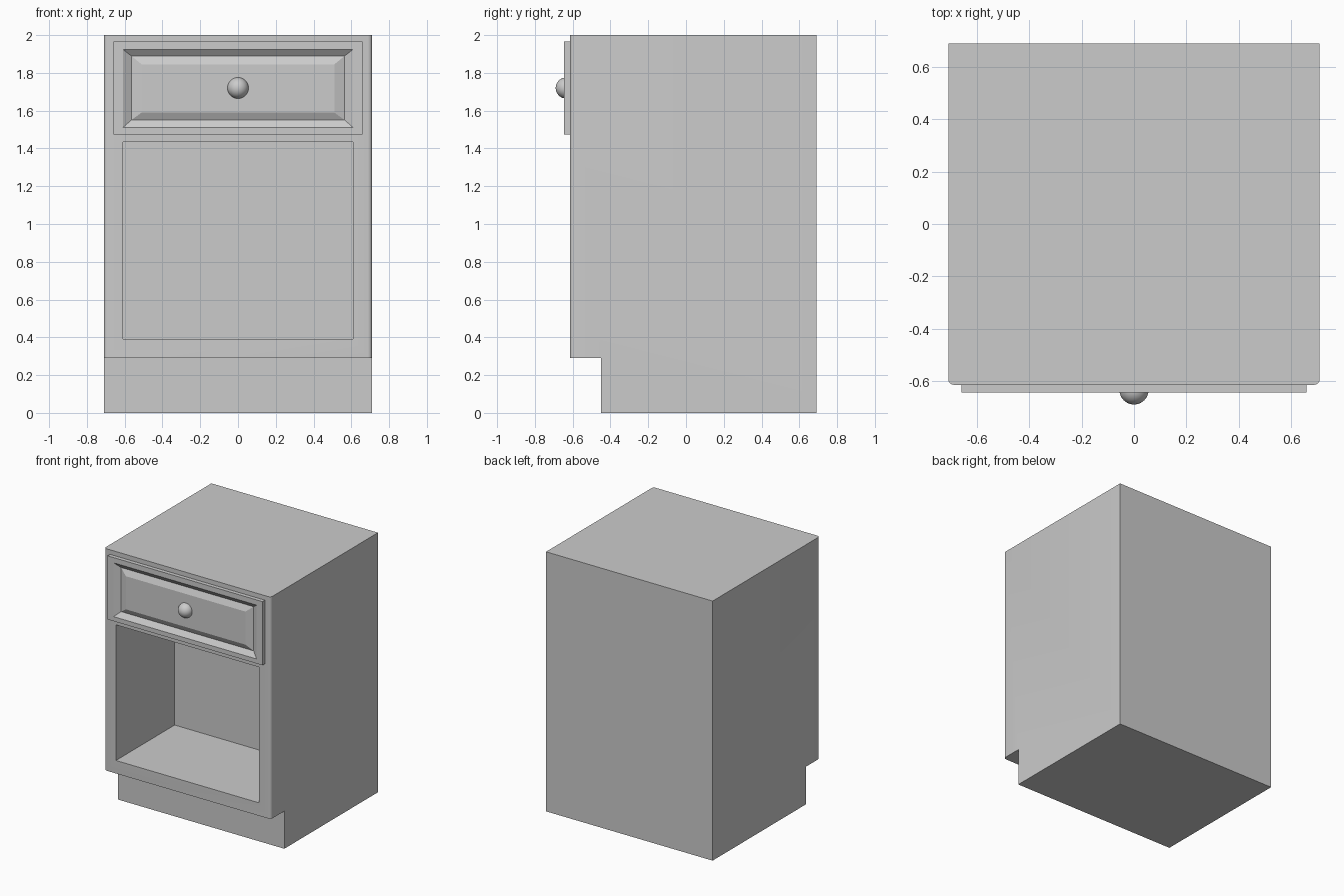
import bpy, bmesh

if "Cube" in bpy.data.objects:
    bpy.data.objects.remove(bpy.data.objects["Cube"])

W, FRONT, BACK = 0.71, -0.615, 0.69


def prism(bm, profile, half_w):
    """Extrude a (y, z) profile symmetrically along x."""
    face = bm.faces.new([bm.verts.new((-half_w, y, z)) for y, z in profile])
    ext = bmesh.ops.extrude_face_region(bm, geom=[face])["geom"]
    verts = [g for g in ext if isinstance(g, bmesh.types.BMVert)]
    bmesh.ops.translate(bm, vec=(2 * half_w, 0, 0), verts=verts)
    bmesh.ops.recalc_face_normals(bm, faces=bm.faces)


def front_face(bm, y):
    return max((f for f in bm.faces
                if all(abs(v.co.y - y) < 1e-4 for v in f.verts)),
               key=lambda f: f.calc_area())


def ring(bm, face, half_w, z0, z1, y):
    """Inset a front face and move the inner loop to a given rectangle."""
    zm = face.calc_center_median().z
    bmesh.ops.inset_individual(bm, faces=[face], thickness=0.005)
    for v in face.verts:
        v.co = (half_w if v.co.x > 0 else -half_w, y, z1 if v.co.z > zm else z0)


def finish(bm, name):
    mesh = bpy.data.meshes.new(name)
    bm.to_mesh(mesh)
    bm.free()
    obj = bpy.data.objects.new(name, mesh)
    bpy.context.collection.objects.link(obj)
    return obj


def smooth(obj, angle=0.5):
    bpy.ops.object.select_all(action='DESELECT')
    obj.select_set(True)
    bpy.context.view_layer.objects.active = obj
    bpy.ops.object.shade_smooth_by_angle(angle=angle)


# Cabinet body with toe kick, rounded front corners and open shelf
bm = bmesh.new()
prism(bm, [(-0.45, 0), (BACK, 0), (BACK, 2), (FRONT, 2), (FRONT, 0.29), (-0.45, 0.29)], W)
edges = [e for e in bm.edges
         if all(abs(v.co.y - FRONT) < 1e-4 for v in e.verts)
         and abs(e.verts[0].co.x - e.verts[1].co.x) < 1e-4]
bmesh.ops.bevel(bm, geom=edges, offset=0.022, segments=4, profile=0.5, affect='EDGES')
opening = front_face(bm, FRONT)
ring(bm, opening, 0.61, 0.39, 1.435, FRONT)
ring(bm, opening, 0.61, 0.39, 1.435, 0.10)
smooth(finish(bm, "cabinet_body"))

# Drawer front with a V groove around a raised panel
bm = bmesh.new()
y = -0.645
prism(bm, [(y, 1.475), (-0.612, 1.475), (-0.612, 1.965), (y, 1.965)], 0.66)
panel = front_face(bm, y)
ring(bm, panel, 0.61, 1.51, 1.925, y)
ring(bm, panel, 0.565, 1.55, 1.89, -0.617)
ring(bm, panel, 0.51, 1.59, 1.845, -0.637)
finish(bm, "drawer_front")

# Round knob
bpy.ops.mesh.primitive_uv_sphere_add(segments=32, ring_count=16, radius=0.056,
                                     location=(0, -0.634, 1.72))
knob = bpy.context.object
knob.name = "drawer_knob"
smooth(knob)
